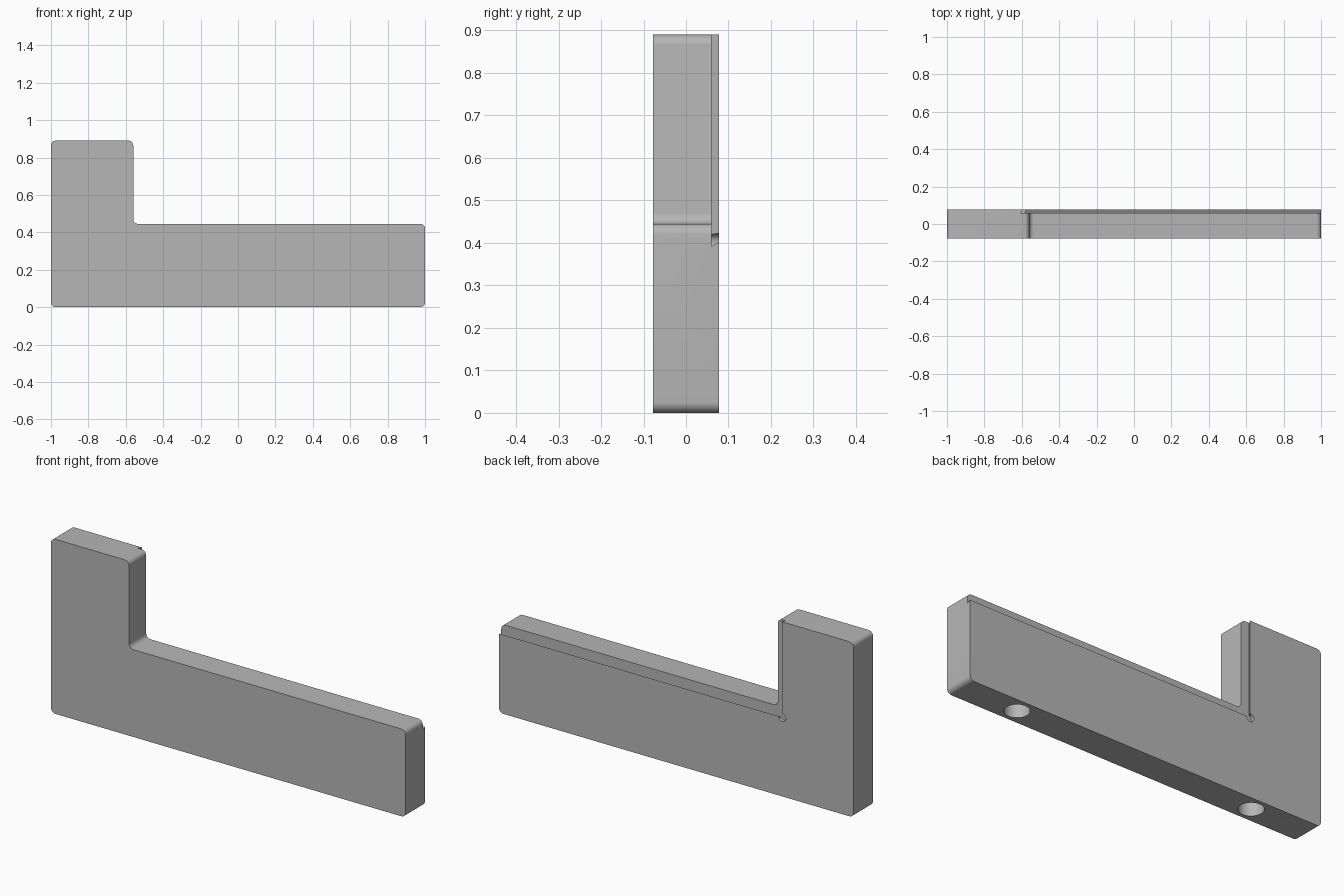
import bpy
import bmesh
import math
from mathutils import Vector

old = bpy.data.objects.get("Cube")
if old:
    bpy.data.objects.remove(old, do_unlink=True)

HALF = 0.078       # half thickness
STEP_X = -0.56     # inner side of the upright
STEP_Z = 0.445     # top of the long arm
FLOOR_Y = 0.06     # floor of the rebate

grey = bpy.data.materials.new("plain_grey")
grey.use_nodes = True
colour = (0.47, 0.47, 0.47, 1)
grey.diffuse_color = colour
grey.node_tree.nodes["Principled BSDF"].inputs["Base Color"].default_value = colour


def rounded(corners, radius, steps=8):
    """Round every right-angled corner of an outline."""
    out = []
    for i, c in enumerate(corners):
        c = Vector(c)
        a = (Vector(corners[i - 1]) - c).normalized()
        b = (Vector(corners[(i + 1) % len(corners)]) - c).normalized()
        centre = c + (a + b) * radius
        for k in range(steps + 1):
            t = k / steps * math.pi / 2
            out.append(centre - (b * math.cos(t) + a * math.sin(t)) * radius)
    return out


def loft(name, ring_a, ring_b):
    """Closed solid between two matching rings."""
    bm = bmesh.new()
    a = [bm.verts.new(p) for p in ring_a]
    b = [bm.verts.new(p) for p in ring_b]
    bm.faces.new(a)
    bm.faces.new(b[::-1])
    for i in range(len(a)):
        j = (i + 1) % len(a)
        bm.faces.new((a[i], b[i], b[j], a[j]))
    bmesh.ops.recalc_face_normals(bm, faces=bm.faces)
    mesh = bpy.data.meshes.new(name)
    bm.to_mesh(mesh)
    bm.free()
    mesh.materials.append(grey)
    obj = bpy.data.objects.new(name, mesh)
    bpy.context.collection.objects.link(obj)
    return obj


def at_y(outline, y):
    return [(x, y, z) for x, z in outline]


def circle(radius, n):
    return [(radius * math.cos(i * math.tau / n), radius * math.sin(i * math.tau / n))
            for i in range(n)]


# L-shaped plate with rounded corners
outline = rounded([(-1, 0), (1, 0), (1, STEP_Z), (STEP_X, STEP_Z),
                   (STEP_X, 0.89), (-1, 0.89)], 0.025)
body = loft("bracket_body", at_y(outline, -HALF), at_y(outline, HALF))


# Undercut rebate along the inner edges of the back
def quadrant(x, z):
    return [(x, z), (1.2, z), (1.2, 1.1), (x, 1.1)]


cutters = [loft("rebate_cutter", at_y(quadrant(-0.606, 0.392), FLOOR_Y),
                at_y(quadrant(-0.594, 0.404), HALF + 0.002))]

# Round relief in the rebate corner
relief = [(x - 0.598, z + 0.402) for x, z in circle(0.02, 24)]
cutters.append(loft("relief_cutter", at_y(relief, FLOOR_Y), at_y(relief, HALF + 0.02)))

# Two blind holes in the underside
for side in (-1, 1):
    ring = [(x + side * 0.667, y) for x, y in circle(0.058, 40)]
    cutters.append(loft("hole_cutter", [(x, y, -0.05) for x, y in ring],
                        [(x, y, 0.2) for x, y in ring]))

bpy.ops.object.select_all(action="DESELECT")
body.select_set(True)
bpy.context.view_layer.objects.active = body
for cutter in cutters:
    cutter.hide_render = True
    mod = body.modifiers.new("cut", "BOOLEAN")
    mod.operation = "DIFFERENCE"
    mod.solver = "EXACT"
    mod.object = cutter
    bpy.ops.object.modifier_apply(modifier=mod.name)
    bpy.data.objects.remove(cutter, do_unlink=True)

bpy.ops.object.shade_smooth_by_angle(angle=math.radians(30))
